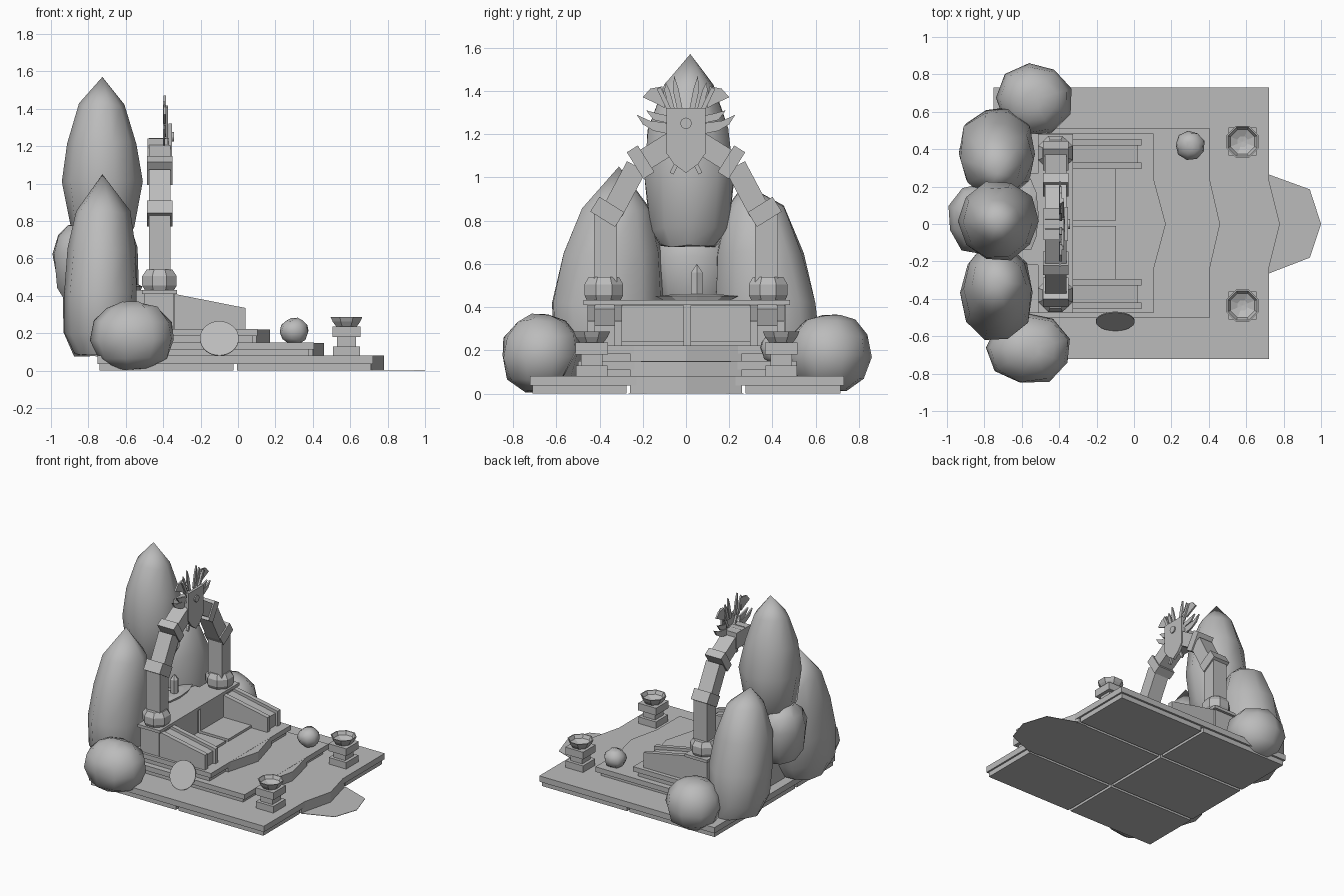
import bpy, bmesh, math, random
from mathutils import Matrix, Vector

random.seed(4)
stone = bpy.data.materials.new("grey stone")
stone.diffuse_color = (0.5, 0.5, 0.5, 1)


def finish(name, bm, smooth=None):
    bmesh.ops.recalc_face_normals(bm, faces=bm.faces[:])
    me = bpy.data.meshes.new(name)
    bm.to_mesh(me)
    bm.free()
    me.materials.append(stone)
    ob = bpy.data.objects.new(name, me)
    bpy.context.collection.objects.link(ob)
    if smooth:
        bpy.ops.object.select_all(action='DESELECT')
        bpy.context.view_layer.objects.active = ob
        ob.select_set(True)
        bpy.ops.object.shade_smooth_by_angle(angle=math.radians(smooth))
    return ob


def box(name, x, y, z):
    """Box from (low, high) pairs."""
    bm = bmesh.new()
    bmesh.ops.create_cube(bm, size=1)
    for v in bm.verts:
        v.co = [(r[0] + r[1]) / 2 + c * (r[1] - r[0]) for r, c in zip((x, y, z), v.co)]
    return finish(name, bm)


def prism(name, pts, axis, lo, hi):
    """Extrude a 2D outline along an axis (other axes in x, y, z order)."""
    bm = bmesh.new()

    def at(p, d):
        c = list(p)
        c.insert(axis, d)
        return bm.verts.new(c)
    a = [at(p, lo) for p in pts]
    b = [at(p, hi) for p in pts]
    bm.faces.new(a)
    bm.faces.new(b[::-1])
    n = len(pts)
    for i in range(n):
        bm.faces.new((a[i], a[(i + 1) % n], b[(i + 1) % n], b[i]))
    return finish(name, bm)


def beam(name, x, y, z, width, length, angle):
    """Box in the arch plane, long axis tilted about x."""
    bm = bmesh.new()
    bmesh.ops.create_cube(bm, size=1)
    bmesh.ops.scale(bm, vec=(x[1] - x[0], width, length), verts=bm.verts)
    bmesh.ops.transform(bm, matrix=Matrix.Translation(((x[0] + x[1]) / 2, y, z))
                        @ Matrix.Rotation(angle, 4, 'X'), verts=bm.verts)
    return finish(name, bm)


def loft(name, rings, n=9, jitter=0.0, smooth=None, turn=0.0):
    """Skin rings (z, cx, cy, rx, ry); zero radius makes a tip."""
    bm = bmesh.new()
    rows = []
    for z, cx, cy, rx, ry in rings:
        if rx == 0:
            rows.append([bm.verts.new((cx, cy, z))] * n)
            continue
        row = []
        for i in range(n):
            t = 2 * math.pi * i / n + turn
            k = 1 + random.uniform(-jitter, jitter)
            row.append(bm.verts.new((cx + rx * k * math.cos(t), cy + ry * k * math.sin(t),
                                     z + random.uniform(-jitter, jitter) * 0.2)))
        rows.append(row)
    for lo, hi in zip(rows, rows[1:]):
        for i in range(n):
            j = (i + 1) % n
            f = list(dict.fromkeys((lo[i], lo[j], hi[j], hi[i])))
            if len(f) > 2:
                bm.faces.new(f)
    for row in (rows[0], rows[-1]):
        if row[0] is not row[1]:
            bm.faces.new(row)
    return finish(name, bm, smooth)


# Base: six foundation panels under one slab
for x in ((-0.74, -0.025), (-0.005, 0.71)):
    for y in ((-0.71, -0.275), (-0.255, 0.255), (0.275, 0.715)):
        box("foundation_panel", x, y, (0, 0.036))
box("base_slab", (-0.75, 0.723), (-0.722, 0.73), (0.036, 0.08))

# Two stepped tiers, each with a narrower lower course
box("lower_tier_course", (-0.6, 0.38), (-0.48, 0.48), (0.08, 0.112))
box("lower_tier", (-0.62, 0.405), (-0.5, 0.51), (0.112, 0.15))
box("upper_tier_course", (-0.6, 0.08), (-0.455, 0.465), (0.15, 0.186))
box("upper_tier", (-0.62, 0.105), (-0.475, 0.485), (0.186, 0.222))

# Pointed treads in front of every level, and the flat apron on the ground
for edge, tip, lo, hi in ((0.715, 0.78, 0.0, 0.08), (0.4, 0.46, 0.08, 0.149), (0.1, 0.17, 0.15, 0.221)):
    prism("pointed_tread", [(edge - 0.08, -0.26), (edge, -0.26), (tip, 0), (edge, 0.26),
                            (edge - 0.08, 0.26)], 2, lo, hi)
prism("ground_apron", [(0.72, -0.265), (0.94, -0.18), (1, 0), (0.94, 0.185), (0.72, 0.265)], 2, 0, 0.003)

# Upper landing with front panels and the low double step
box("landing_body", (-0.5, -0.345), (-0.455, 0.46), (0.222, 0.41))
box("landing_slab", (-0.512, -0.325), (-0.475, 0.48), (0.41, 0.432))
box("shrine_plinth", (-0.68, -0.5), (-0.22, 0.27), (0.08, 0.43))
for y in ((-0.315, -0.01), (0.02, 0.32)):
    box("landing_panel", (-0.35, -0.33), y, (0.222, 0.408))
    box("low_step", (-0.335, -0.095), y, (0.222, 0.24))

# Sloped side walls with raised rails
for s in (-1, 1):
    for a, b, drop in ((0.295, 0.33, 0), (0.33, 0.42, 0.02), (0.42, 0.455, 0)):
        e = 0.04 - drop
        prism("ramp_wall", [(-0.34, 0.222), (e, 0.222), (e, 0.335 - drop), (-0.34, 0.41 - drop)],
              1, min(s * a, s * b), max(s * a, s * b))

# Arch halves: bulged feet, posts, tilted collars and beams
AX = (-0.475, -0.36)
CX = (-0.487, -0.35)
for s in (-1, 1):
    y = s * 0.38
    loft("post_foot", [(0.432, -0.42, y, 0.085, 0.085), (0.455, -0.42, y, 0.1, 0.097),
                       (0.505, -0.42, y, 0.1, 0.097), (0.54, -0.42, y, 0.075, 0.075)],
         8, turn=math.pi / 8)
    beam("arch_post", AX, s * 0.372, 0.67, 0.105, 0.32, 0)
    beam("lower_collar", CX, s * 0.364, 0.84, 0.135, 0.08, s * math.radians(32))
    beam("arch_beam", AX, s * 0.285, 0.945, 0.1, 0.24, s * math.radians(28))
    beam("upper_collar", CX, s * 0.21, 1.07, 0.145, 0.06, s * math.radians(58))
    beam("arch_crown", AX, s * 0.105, 1.135, 0.1, 0.25, s * math.radians(58))
box("keystone", (-0.485, -0.375), (-0.085, 0.085), (1.12, 1.24))

# Shield with a round boss
prism("shield", [(-0.09, 1.32), (0.09, 1.32), (0.09, 1.11), (0.055, 1.06), (0, 1.02),
                 (-0.055, 1.06), (-0.09, 1.11)], 0, -0.372, -0.352)
prism("shield_boss", [(0.026 * math.cos(i * math.pi / 8), 1.25 + 0.026 * math.sin(i * math.pi / 8))
                      for i in range(16)], 0, -0.353, -0.343)

# Crossed axes, horns and blades fanned behind the shield
crest = {
    "axe_head": [(0.1, 1.32), (0.135, 1.34), (0.2, 1.37), (0.165, 1.41), (0.11, 1.42), (0.1, 1.38)],
    "horn": [(0.08, 1.2), (0.15, 1.215), (0.2, 1.245), (0.228, 1.29), (0.17, 1.262), (0.08, 1.25)],
    "short_horn": [(0.08, 1.25), (0.15, 1.265), (0.185, 1.31), (0.13, 1.295), (0.08, 1.285)],
    "outer_blade": [(0.05, 1.31), (0.075, 1.31), (0.1, 1.4), (0.095, 1.44), (0.075, 1.4)],
    "inner_blade": [(0.015, 1.31), (0.04, 1.31), (0.06, 1.4), (0.055, 1.47), (0.035, 1.41)],
}
for s in (-1, 1):
    for k, (name, pts) in enumerate(crest.items()):
        x = -0.385 - 0.004 * (k % 2)
        prism(name, [(s * a, b) for a, b in pts], 0, x - 0.012, x)
    ang = math.atan2(0.19, 0.39)
    beam("axe_handle", (-0.388, -0.373), s * 0.03, 1.215, 0.02, 0.44, -s * ang)

# Candle on a flat dish inside the arch
loft("dish", [(0.43, -0.57, 0.05, 0.05, 0.16), (0.45, -0.57, 0.05, 0.06, 0.2),
              (0.46, -0.57, 0.05, 0.04, 0.1)], 10)
loft("candle", [(0.455, -0.57, 0.05, 0.03, 0.03), (0.56, -0.57, 0.05, 0.03, 0.03),
                (0.6, -0.57, 0.05, 0, 0)], 6)

# Braziers: stacked square pedestal and hollow eight-sided bowl
for y in (-0.436, 0.44):
    for r, lo, hi in ((0.073, 0.08, 0.13), (0.05, 0.13, 0.18), (0.075, 0.18, 0.235)):
        box("brazier_block", (0.58 - r, 0.58 + r), (y - r, y + r), (lo, hi))
    loft("brazier_bowl", [(z, 0.58, y, r, r) for z, r in
                          ((0.23, 0.055), (0.262, 0.08), (0.287, 0.092), (0.287, 0.084), (0.262, 0.07),
                           (0.245, 0.03), (0.242, 0))], 8, turn=math.pi / 8)

# Round plaque leaning against the lower tier
bm = bmesh.new()
bmesh.ops.create_cone(bm, cap_ends=True, segments=32, radius1=0.104, radius2=0.104, depth=0.006)
bmesh.ops.transform(bm, matrix=Matrix.Translation((-0.1, -0.52, 0.172))
                    @ Matrix.Rotation(math.radians(62), 4, 'X'), verts=bm.verts)
finish("leaning_plaque", bm, 40)

# Standing rocks behind the arch
loft("tall_rock", [(0.68, -0.72, 0.01, 0.12, 0.13), (0.76, -0.73, 0.015, 0.17, 0.19),
                   (1.02, -0.725, 0.015, 0.212, 0.215), (1.22, -0.73, 0.01, 0.185, 0.19),
                   (1.42, -0.73, 0.015, 0.125, 0.12), (1.57, -0.725, 0.02, 0, 0)], 10, 0.05, 45)
loft("left_rock", [(0.08, -0.73, -0.38, 0.14, 0.18), (0.2, -0.73, -0.375, 0.19, 0.235),
                   (0.42, -0.735, -0.365, 0.2, 0.265), (0.65, -0.73, -0.345, 0.185, 0.235),
                   (0.85, -0.725, -0.325, 0.145, 0.165), (1.05, -0.725, -0.31, 0, 0)], 10, 0.05, 45)
loft("right_rock", [(0.08, -0.73, 0.4, 0.14, 0.19), (0.2, -0.735, 0.4, 0.19, 0.23),
                    (0.42, -0.735, 0.375, 0.21, 0.24), (0.65, -0.735, 0.345, 0.19, 0.21),
                    (0.86, -0.73, 0.325, 0.13, 0.14), (0.97, -0.73, 0.27, 0, 0)], 10, 0.05, 45)
loft("back_rock", [(0.36, -0.84, 0.03, 0.08, 0.1), (0.45, -0.84, 0.03, 0.13, 0.17),
                   (0.63, -0.84, 0.03, 0.158, 0.19), (0.72, -0.84, 0.03, 0.13, 0.16),
                   (0.77, -0.84, 0.03, 0.07, 0.08)], 9, 0.04, 45)

# Boulders at the sides and a small one on the steps
for name, cx, cy, cz, rx, ry, rz in (("left_boulder", -0.56, -0.67, 0.185, 0.23, 0.19, 0.178),
                                     ("right_boulder", -0.535, 0.665, 0.19, 0.205, 0.195, 0.175),
                                     ("small_boulder", 0.3, 0.42, 0.212, 0.079, 0.079, 0.064)):
    loft(name, [(cz + rz * h, cx, cy, rx * r, ry * r) for h, r in
                ((-1, 0.4), (-0.7, 0.82), (-0.1, 1), (0.45, 0.92), (0.85, 0.6), (1, 0.25))],
         9, 0.04, 50, turn=0.3)
